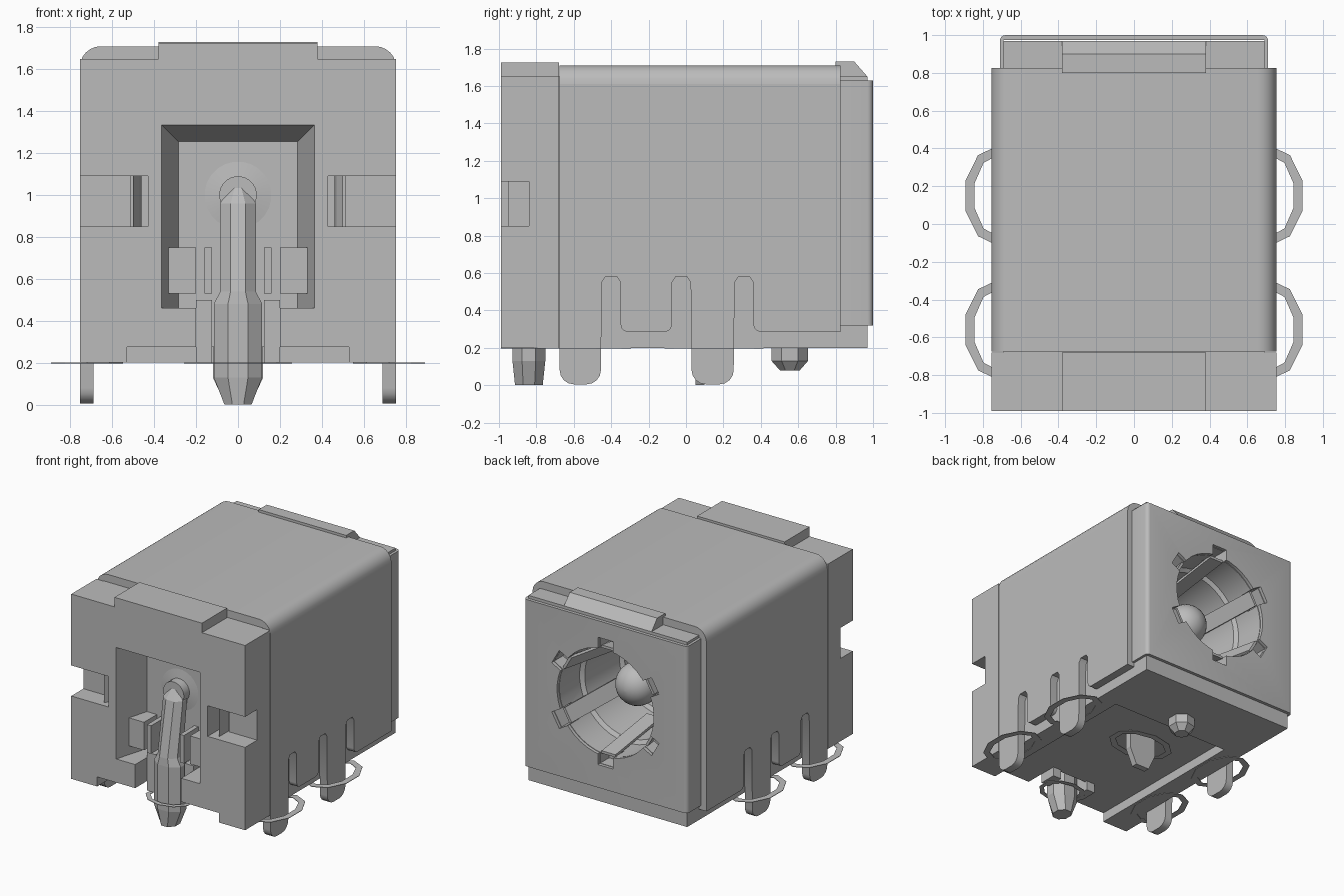
import bpy, bmesh, math
from mathutils import Vector, Matrix

cube = bpy.data.objects.get("Cube")
if cube:
    bpy.data.objects.remove(cube, do_unlink=True)

grey = bpy.data.materials.new("plain grey")
grey.use_nodes = True
COLOUR = (0.5, 0.5, 0.5, 1)
grey.diffuse_color = COLOUR
grey.node_tree.nodes["Principled BSDF"].inputs["Base Color"].default_value = COLOUR


def finish(name, bm):
    bmesh.ops.recalc_face_normals(bm, faces=bm.faces)
    mesh = bpy.data.meshes.new(name)
    bm.to_mesh(mesh)
    bm.free()
    mesh.materials.append(grey)
    ob = bpy.data.objects.new(name, mesh)
    bpy.context.collection.objects.link(ob)
    return ob


def select(ob):
    bpy.ops.object.select_all(action='DESELECT')
    ob.select_set(True)
    bpy.context.view_layer.objects.active = ob


def smooth(ob):
    select(ob)
    bpy.ops.object.shade_smooth_by_angle(angle=math.radians(35))
    return ob


def extrude(name, pts, axis, a, b):
    """Extrude a 2D outline along an axis from a to b."""
    place = {'x': lambda p, t: (t, p[0], p[1]),
             'y': lambda p, t: (p[0], t, p[1]),
             'z': lambda p, t: (p[0], p[1], t)}[axis]
    bm = bmesh.new()
    lo, hi = ([bm.verts.new(place(p, t)) for p in pts] for t in (a, b))
    bm.faces.new(lo)
    bm.faces.new(hi)
    n = len(pts)
    for i in range(n):
        j = (i + 1) % n
        bm.faces.new((lo[i], lo[j], hi[j], hi[i]))
    return finish(name, bm)


def box(name, x, y, z):
    return extrude(name, [(x[0], y[0]), (x[1], y[0]), (x[1], y[1]), (x[0], y[1])], 'z', *z)


def loft(name, rings):
    """Skin a list of equal-length point loops and cap both ends."""
    bm = bmesh.new()
    loops = [[bm.verts.new(p) for p in r] for r in rings]
    n = len(loops[0])
    for lo, hi in zip(loops, loops[1:]):
        for i in range(n):
            j = (i + 1) % n
            bm.faces.new((lo[i], lo[j], hi[j], hi[i]))
    bm.faces.new(loops[0])
    bm.faces.new(loops[-1])
    return finish(name, bm)


def ellipse(cx, cy, rx, ry, n, turn=0.5):
    return [(cx + rx * math.cos(math.tau * (i + turn) / n),
             cy + ry * math.sin(math.tau * (i + turn) / n)) for i in range(n)]


def lathe_y(name, profile, n=40):
    """Turn (y, radius) pairs about the barrel axis."""
    return loft(name, [[(x, y, z) for x, z in ellipse(0, AXIS_Z, r, r, n)] for y, r in profile])


def stack_z(name, sections, n=8):
    """Loft elliptical sections given as (z, y centre, x radius, y radius)."""
    return loft(name, [[(x, y, z) for x, y in ellipse(0, cy, rx, ry, n)] for z, cy, rx, ry in sections])


def cut(ob, *cutters):
    for c in cutters:
        c.hide_render = True
        m = ob.modifiers.new("cut", 'BOOLEAN')
        m.operation, m.solver, m.object = 'DIFFERENCE', 'EXACT', c
        select(ob)
        bpy.ops.object.modifier_apply(modifier=m.name)
        bpy.data.objects.remove(c, do_unlink=True)
    return ob


def arc(cx, cy, r, a0, a1, n=6):
    return [(cx + r * math.cos(math.radians(a0 + (a1 - a0) * i / n)),
             cy + r * math.sin(math.radians(a0 + (a1 - a0) * i / n))) for i in range(n + 1)]


AXIS_Z = 1.0
NOTCH_ANGLES = range(30, 390, 60)


def radial_box(name, angle, y, r0, r1, w, lean=0):
    """Box sitting out from the barrel axis at an angle; lean shifts its far end inward."""
    d = Vector((math.cos(math.radians(angle)), 0, math.sin(math.radians(angle))))
    t = Vector((-d.z, 0, d.x)) * w / 2
    rings = []
    for yy, s in zip(y, (0, lean)):
        c = Vector((0, yy, AXIS_Z))
        rings.append([c + d * (r0 - s) - t, c + d * (r0 - s) + t,
                      c + d * (r1 - s) + t, c + d * (r1 - s) - t])
    return loft(name, rings)


# Main body with the stepped barrel and the recessed underside
body = box("body", (-.69, .69), (-.7, .97), (.2, 1.65))
cut(body,
    lathe_y("barrel_cutter", [(1.1, .42), (.72, .42), (.7, .39), (.3, .37), (.28, .34), (-.3, .32)]),
    box("underside_cutter", (-.53, .53), (-1, .42), (.1, .275)),
    *[radial_box("notch_cutter", a, (.86, 1.1), .3, .5, .13) for a in NOTCH_ANGLES])
smooth(body)

# Front block with sockets for the terminal and the side latches
front = box("front_block", (-.755, .755), (-.99, -.68), (.2, 1.65))
pocket = loft("pocket_cutter", [[(-w, y, .46), (w, y, .46), (w, y, t), (-w, y, t)]
                                for w, y, t in ((.365, -.991, 1.335), (.285, -.72, 1.255))])
cut(front, pocket,
    box("channel_cutter", (-.2, .2), (-1.1, -.72), (.1, .5)),
    box("underside_cutter", (-.53, .53), (-1.1, -.6), (.1, .275)))
for s in (-1, 1):
    cut(front,
        box("latch_cutter", sorted((s * .5, s * .9)), (-1.1, -.84), (.85, 1.09)),
        box("latch_slot_cutter", sorted((s * .43, s * .51)), (-1.1, -.76), (.85, 1.09)))
    # Curved latch barb and the clip that holds the terminal
    extrude("latch_barb", [(s * .5, -.95), (s * .47, -.9), (s * .46, -.84), (s * .47, -.76),
                           (s * .5, -.76), (s * .5, -.84)], 'z', .85, 1.09)
    box("clip_block", sorted((s * .2, s * .36)), (-.88, -.7), (.53, .75))
    box("clip_prong", sorted((s * .125, s * .16)), (-.9, -.7), (.53, .75))
    box("channel_step", sorted((s * .125, s * .2)), (-.84, -.7), (.2, .5))

# Raised pads on the top, front and rear
box("front_ridge", (-.38, .38), (-.99, -.68), (1.6, 1.725))
extrude("rear_ridge", [(.8, 1.6), (.8, 1.73), (.9, 1.73), (.97, 1.65), (.97, 1.6)], 'x', -.38, .38)

# Sheet metal shell: rounded top plus two slotted skirts with legs
outer = arc(.655, 1.61, .1, 0, 90)
top = outer + [(-x, z) for x, z in reversed(outer)]
smooth(extrude("shell_top", top, 'y', -.675, .825))
skirt = [(-.675, 1.61), (.825, 1.61), (.825, .285)]
for slot_y, leg in ((.31, 'before'), (-.025, 'after'), (-.4, 'before')):
    # Slot walls rise to a rounded top; legs run down to the ground beside them
    sides = [(slot_y + .05, .55), (slot_y + .03, .58), (slot_y - .03, .58), (slot_y - .05, .55)]
    if leg == 'before':
        skirt += arc(slot_y + .09, .325, .04, 270, 180, 3) + sides
        skirt += arc(slot_y - .13, .08, .075, 0, -90, 4)
        if slot_y < 0:
            skirt += arc(-.6, .08, .075, 270, 180, 4)
    else:
        skirt += arc(.105, .08, .075, 270, 180, 4) + sides
        skirt += arc(slot_y - .09, .325, .04, 0, -90, 3)
for s in (-1, 1):
    smooth(extrude("shell_skirt", skirt, 'x', s * .69, s * .755))

# Folded rear plate wrapped round the back of the body
right = arc(.68, .97, .03, 0, 90, 4)
wrap = [(.71, .82)] + right + [(-x, y) for x, y in reversed(right)] + [(-.71, .82)]
wrap += [(-.69, .82), (-.69, .975), (.69, .975), (.69, .82)]
plate = extrude("rear_plate", wrap, 'z', .32, 1.63)
cut(plate, lathe_y("plate_hole_cutter", [(.9, .42), (1.1, .42)]),
    *[radial_box("plate_notch_cutter", a, (.9, 1.1), .3, .5, .13) for a in NOTCH_ANGLES])
smooth(plate)

# Spring fingers inside the barrel
for a in NOTCH_ANGLES:
    radial_box("spring_finger", a, (.96, .4), .405, .425, .12, .08)

# Centre pin with a domed tip
dome = [(.6 + .16 * math.sin(t), .16 * math.cos(t)) for t in (math.pi / 2 * i / 8 for i in range(8))]
smooth(lathe_y("centre_pin", [(-.8, .09), (-.73, .09), (-.72, .16)] + dome + [(.76, .005)], 24))

# Front terminal: a faceted pin that leans back to meet the centre pin
stack_z("front_terminal", [(0, -.84, .07, .08), (.13, -.84, .125, .095), (.48, -.84, .125, .095),
                           (.54, -.84, .092, .09), (.96, -.78, .092, .07), (1.07, -.76, .02, .02)])

# Middle terminal and locating peg under the body
extrude("middle_terminal", [(-.06, 0), (.06, 0), (.12, .13), (.12, .4), (-.12, .4), (-.12, .13)],
        'y', .05, .1)
stack_z("locating_peg", [(.08, .555, .055, .055), (.13, .555, .1, .1), (.3, .555, .1, .1)], 7)


# Flat pad rings around every leg
def pad_ring(name, x, y, rx, ry, w=.05):
    bm = bmesh.new()
    loops = [[[bm.verts.new((px, py, z)) for px, py in ellipse(x, y, rx - d, ry - d, 10)]
              for d in (0, w)] for z in (.196, .2)]
    cycle = [loops[0][0], loops[0][1], loops[1][1], loops[1][0]]
    for a, b in zip(cycle, cycle[1:] + cycle[:1]):
        for i in range(10):
            j = (i + 1) % 10
            bm.faces.new((a[i], a[j], b[j], b[i]))
    finish(name, bm)


for s in (-1, 1):
    for y in (.15, -.56):
        pad_ring("leg_pad_ring", s * .72, y, .18, .265)
pad_ring("front_pad_ring", 0, -.84, .19, .15, .035)
pad_ring("middle_pad_ring", 0, .075, .27, .18)
